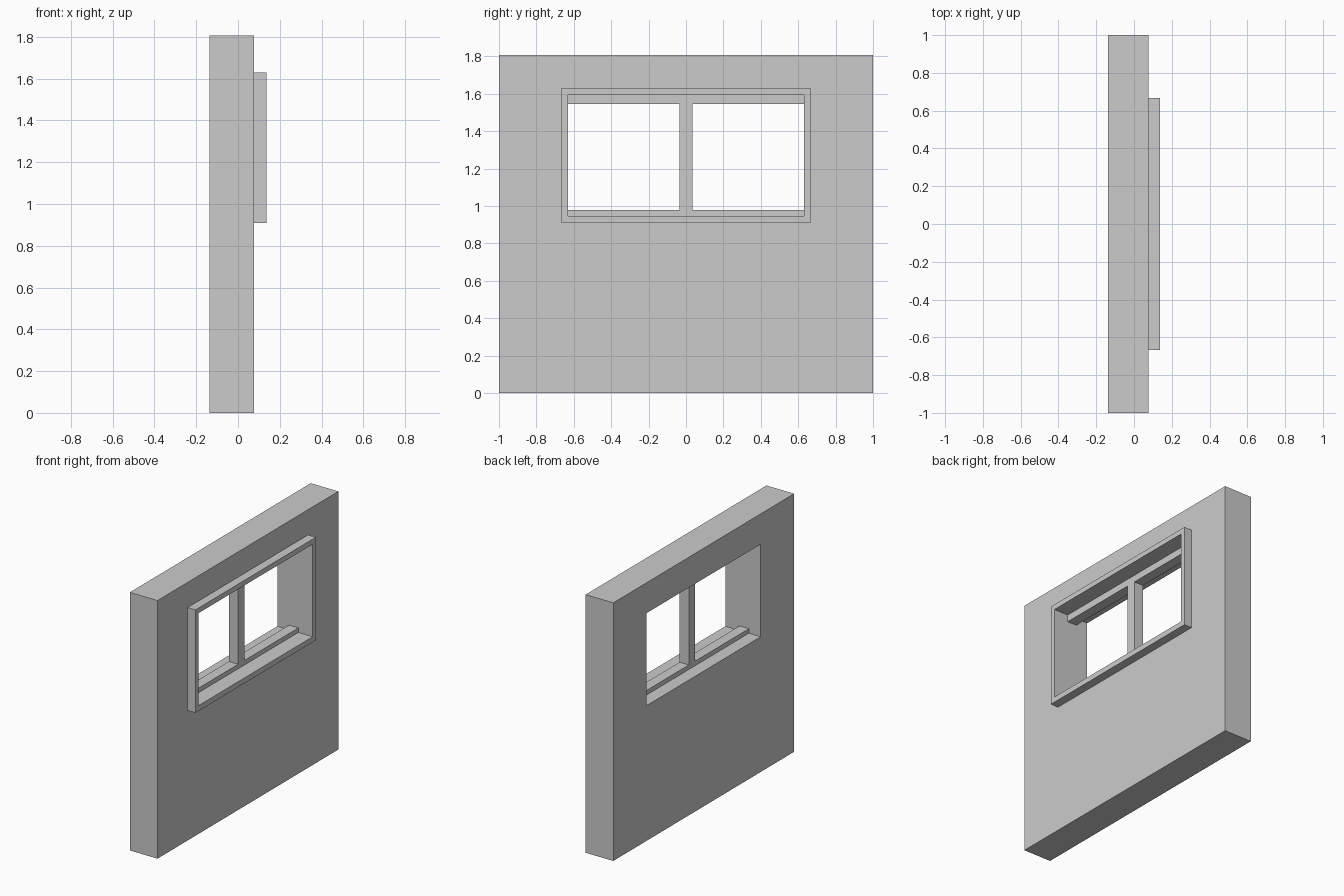
import bpy
import bmesh

if "Cube" in bpy.data.objects:
    bpy.data.objects.remove(bpy.data.objects["Cube"])

X_BACK, X_WALL, X_FRONT = -0.137, 0.077, 0.137
OPENING = (-0.63, 0.63, 0.947, 1.594)  # y0, y1, z0, z1


def finish(name, bm):
    bmesh.ops.recalc_face_normals(bm, faces=bm.faces)
    mesh = bpy.data.meshes.new(name)
    bm.to_mesh(mesh)
    bm.free()
    obj = bpy.data.objects.new(name, mesh)
    bpy.context.collection.objects.link(obj)
    return obj


def box(name, x0, x1, rect):
    y0, y1, z0, z1 = rect
    bm = bmesh.new()
    bmesh.ops.create_cube(bm, size=1)
    for v in bm.verts:
        v.co = (x1 if v.co.x > 0 else x0,
                y1 if v.co.y > 0 else y0,
                z1 if v.co.z > 0 else z0)
    return finish(name, bm)


def ring(name, x0, x1, outer, inner):
    """Rectangular slab with a rectangular hole through it along x."""
    bm = bmesh.new()

    def loop(x, r):
        y0, y1, z0, z1 = r
        return [bm.verts.new((x, y, z))
                for y, z in ((y0, z0), (y1, z0), (y1, z1), (y0, z1))]

    loops = [loop(x0, outer), loop(x1, outer), loop(x1, inner), loop(x0, inner)]
    for i in range(4):
        a, b = loops[i], loops[(i + 1) % 4]
        for j in range(4):
            k = (j + 1) % 4
            bm.faces.new((a[j], a[k], b[k], b[j]))
    return finish(name, bm)


# Wall panel with window opening, and raised trim around the opening
ring("wall", X_BACK, X_WALL, (-1, 1, 0, 1.807), OPENING)
ring("window_trim", X_WALL, X_FRONT, (-0.666, 0.666, 0.909, 1.63), OPENING)

# Window bars set midway into the opening
y0, y1, z0, z1 = OPENING
for name, rect in (("bottom_rail", (y0, y1, z0, 0.979)),
                   ("top_rail", (y0, y1, 1.545, z1)),
                   ("mullion", (-0.036, 0.035, 0.979, 1.545))):
    box(name, -0.046, 0.026, rect)
